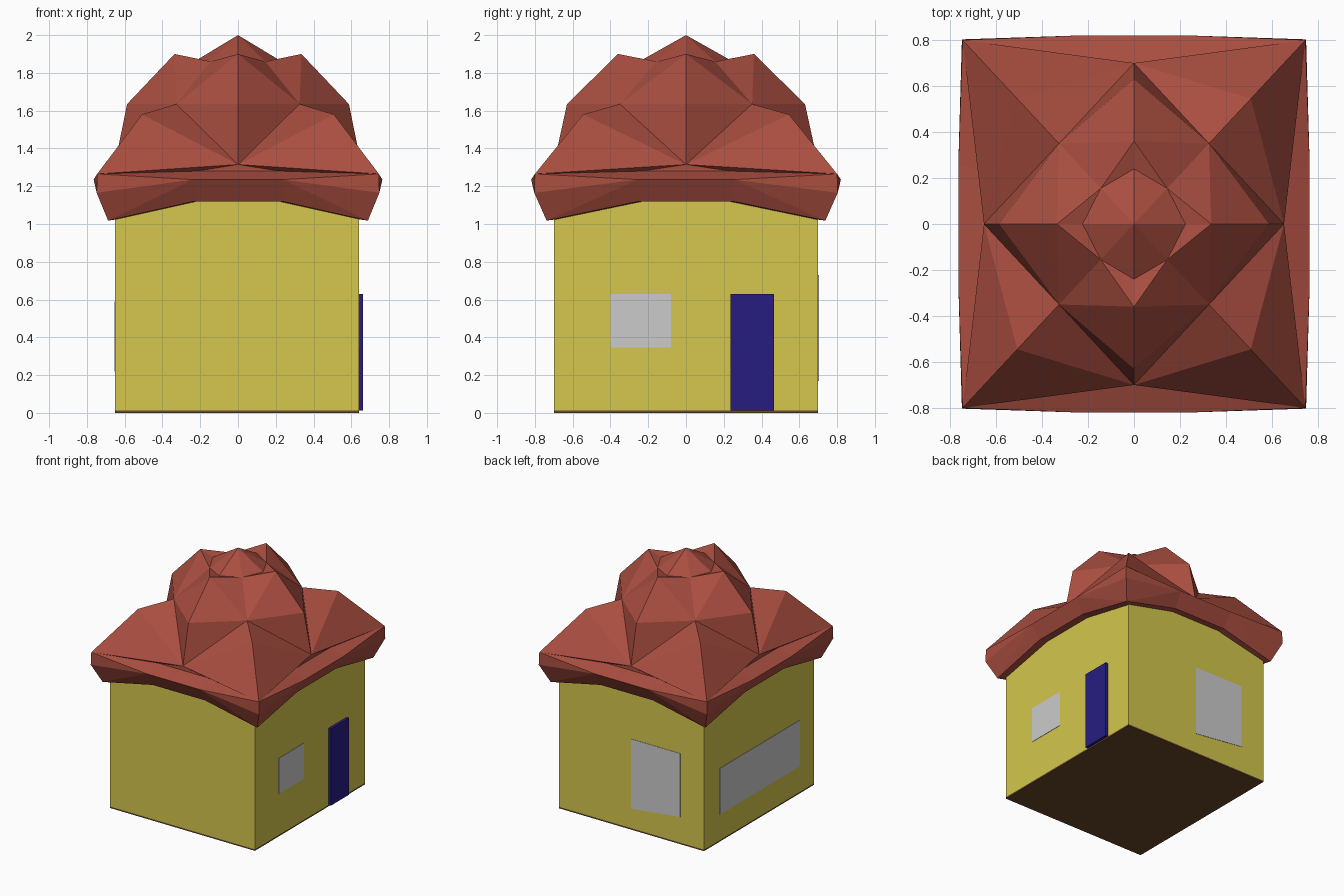
import bpy, bmesh

if "Cube" in bpy.data.objects:
    bpy.data.objects.remove(bpy.data.objects["Cube"])


def material(name, rgb):
    m = bpy.data.materials.new(name)
    m.diffuse_color = (*rgb, 1)
    m.use_nodes = True
    m.node_tree.nodes["Principled BSDF"].inputs["Base Color"].default_value = m.diffuse_color
    return m


def finish(name, bm, mat=None):
    bmesh.ops.remove_doubles(bm, verts=bm.verts, dist=1e-4)
    bmesh.ops.recalc_face_normals(bm, faces=bm.faces)
    me = bpy.data.meshes.new(name)
    bm.to_mesh(me)
    bm.free()
    ob = bpy.data.objects.new(name, me)
    bpy.context.collection.objects.link(ob)
    if mat:
        me.materials.append(mat)
    return ob


def box(name, lo, hi, mat=None):
    bm = bmesh.new()
    bmesh.ops.create_cube(bm, size=1)
    for v in bm.verts:
        v.co = [(a + b) / 2 + c * (b - a) for a, b, c in zip(lo, hi, v.co)]
    return finish(name, bm, mat)


red = material("roof_red", (0.40, 0.076, 0.051))
yellow = material("wall_yellow", (0.66, 0.57, 0.075))
blue = material("door_blue", (0.02, 0.012, 0.22))
brown = material("base_brown", (0.14, 0.065, 0.025))

# Walls, floor and door
X0, X1, Y = -0.65, 0.64, 0.70
box("floor", (X0, -Y, 0), (X1, Y, 0.012), brown)
box("walls", (X0, -Y, 0.012), (X1, Y, 1.13), yellow)
box("door", (X1 - 0.01, 0.235, 0.012), (X1 + 0.022, 0.465, 0.63), blue)

# Flush window panes on three sides
P = 0.003
box("right_window", (X1 - 0.01, -0.40, 0.345), (X1 + P, -0.08, 0.63))
box("left_window", (X0 - P, -0.515, 0.22), (X0 + 0.01, 0.50, 0.59))
back = box("back_window", (-0.44, Y - 0.01, 0.17), (-0.005, Y + P, 0.73))
for v in back.data.vertices:
    if v.co.x < -0.2 and v.co.z < 0.4:
        v.co.z = 0.22

# Roof: one eighth as (along, out, height), repeated by mirror and swap
pts = {
    "apex": (0, 0, 2.0),
    "ring_mid": (0, 0.24, 1.865), "ring_corner": (0.155, 0.155, 1.86),
    "crown": (0, 0.36, 1.90), "shoulder": (0.35, 0.35, 1.635),
    "bulge": (0, 0.63, 1.635), "valley": (0, 0.70, 1.315),
    "peak": (0.545, 0.545, 1.58), "corner_top": (0.80, 0.80, 1.265),
    "lip": (0.235, 0.70, 1.28), "lip_mid": (0, 0.70, 1.28),
    "rim": (0.255, 0.82, 1.235), "rim_mid": (0, 0.82, 1.235),
    "corner_rim": (0.803, 0.803, 1.165), "corner_low": (0.738, 0.738, 1.018),
    "low": (0.25, 0.75, 1.12), "low_mid": (0, 0.75, 1.12),
    "under": (0, 0, 1.12),
}
faces = [
    "apex ring_mid ring_corner", "ring_mid crown ring_corner",
    "ring_corner crown shoulder", "crown bulge shoulder",
    "bulge valley shoulder", "shoulder valley peak",
    "peak valley corner_top", "corner_top valley lip", "valley lip_mid lip",
    "lip_mid rim_mid rim lip", "lip rim corner_top",
    "corner_top rim corner_rim", "rim_mid low_mid low rim",
    "rim low corner_low", "rim corner_low corner_rim",
    "under low_mid low", "under low corner_low",
]
bm = bmesh.new()
for swap in (False, True):
    for su in (-1, 1):
        for sv in (-1, 1):
            vs = {}
            for key, (u, v, z) in pts.items():
                a, b = su * u, sv * v
                x, y = (b, a) if swap else (a, b)
                vs[key] = bm.verts.new((x * 0.932, y, z))
            for f in faces:
                bm.faces.new([vs[k] for k in f.split()])
finish("roof", bm, red)
